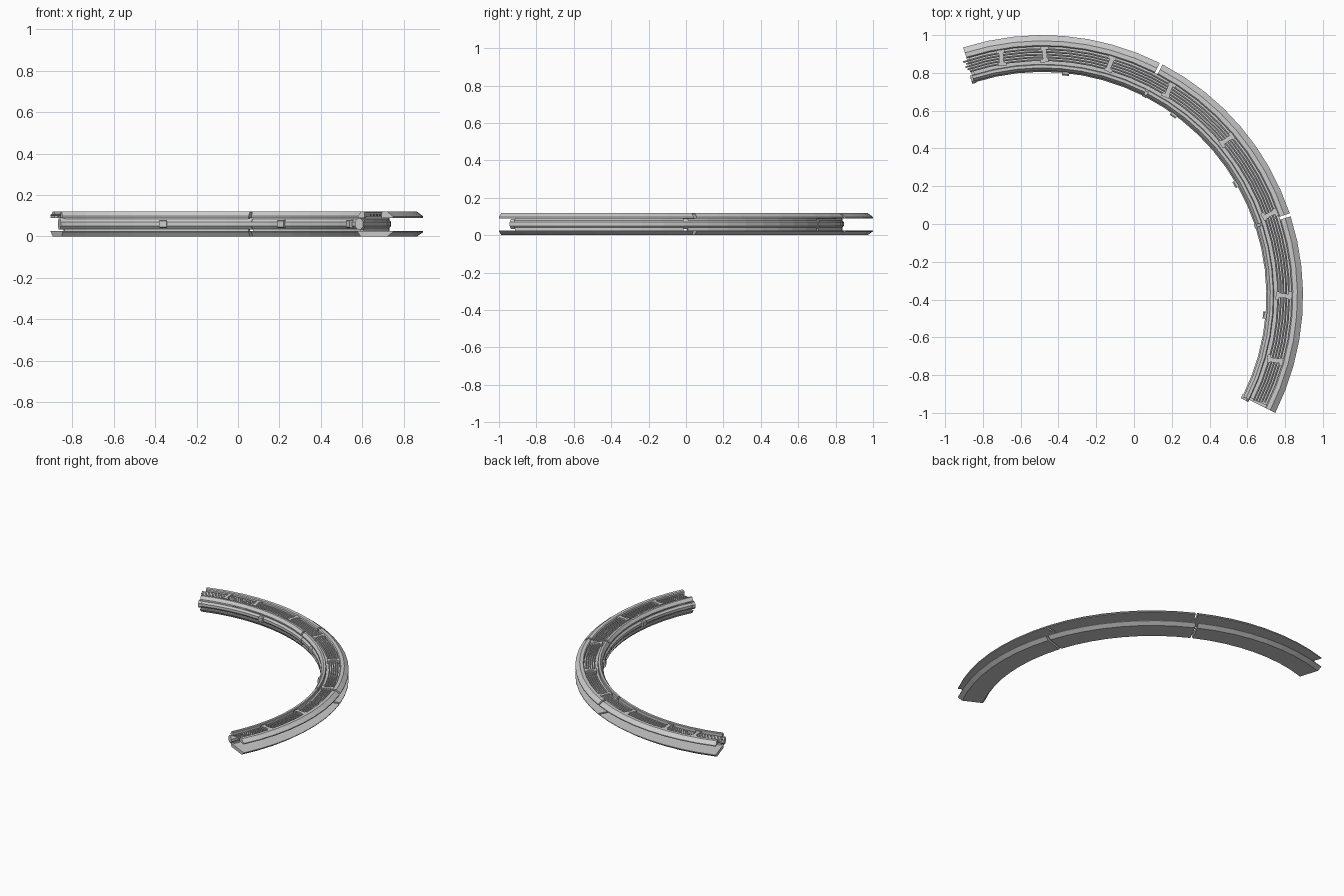
import bpy, bmesh, math
from mathutils import Vector, Matrix

if "Cube" in bpy.data.objects:
    bpy.data.objects.remove(bpy.data.objects["Cube"])

CX, CY = -0.485, -0.38          # centre of the arc
START, STEP, N = -26.7, 44.8, 3  # three equal track sections


def pt(r, deg, z):
    a = math.radians(deg)
    return Vector((CX + r * math.cos(a), CY + r * math.sin(a), z))


def sweep(name, profile, a0, a1, steps=8):
    """Sweep a closed (radius, z) profile along the arc, capped at both ends."""
    bm = bmesh.new()
    rings = []
    for i in range(steps + 1):
        a = a0 + (a1 - a0) * i / steps
        rings.append([bm.verts.new(pt(r, a, z)) for r, z in profile])
    n = len(profile)
    for A, B in zip(rings, rings[1:]):
        for j in range(n):
            bm.faces.new((A[j], A[(j + 1) % n], B[(j + 1) % n], B[j]))
    bm.faces.new(rings[0])
    bm.faces.new(rings[-1])
    bmesh.ops.recalc_face_normals(bm, faces=bm.faces)
    return finish(name, bm)


def finish(name, bm):
    me = bpy.data.meshes.new(name)
    bm.to_mesh(me)
    bm.free()
    ob = bpy.data.objects.new(name, me)
    bpy.context.collection.objects.link(ob)
    return ob


def blocks(name, deg, parts, skew=0):
    """Blocks (radius, tangent offset, z, size r, size t, size z) at one angle."""
    bm = bmesh.new()
    for r, t, z, sr, st, sz in parts:
        m = (Matrix.Translation(pt(r, deg, z)) @ Matrix.Rotation(math.radians(deg + skew), 4, 'Z')
             @ Matrix.Translation((0, t, 0)) @ Matrix.Diagonal((sr, st, sz, 1)))
        bmesh.ops.create_cube(bm, size=1, matrix=m)
    return finish(name, bm)


def circle(r, z, rr, rz, n=8):
    return [(r + rr * math.cos(math.tau * (k + .5) / n),
             z + rz * math.sin(math.tau * (k + .5) / n)) for k in range(n)]


# cross-sections
base = [(1.206, 0), (1.35, 0), (1.38, .021), (1.38, .026), (1.19, .026), (1.19, .021)]
top_outer = [(1.32, .09), (1.38, .09), (1.38, .097), (1.35, .12), (1.326, .12), (1.32, .114)]
top_inner = [(1.192, .09), (1.226, .09), (1.226, .116), (1.222, .12), (1.207, .12), (1.192, .099)]
floor = [(1.222, .09), (1.324, .09), (1.324, .096), (1.222, .096)]
web = [(1.2, .022), (1.216, .022), (1.216, .093), (1.2, .093)]
rail = circle(1.205, .06, .021, .025, 8)

for i in range(N):
    a0 = START + i * STEP
    a1 = a0 + STEP
    g0 = .35 if i else 0
    g1 = .35 if i < N - 1 else 0
    for nm, prof in (("base_plate", base), ("outer_flange", top_outer), ("inner_lip", top_inner)):
        sweep(f"{nm}_{i}", prof, a0 + g0, a1 - g1)
    sweep(f"trough_floor_{i}", floor, a0 + .6, a1 - .6)
    sweep(f"rail_web_{i}", web, a0 + .6, a1 - .6)
    sweep(f"inner_rail_{i}", rail, a0 + .15, a1 - .15)

# cables in the trough, overshooting the left end
for k, over in enumerate((.2, .6, .9, .5, 1.0)):
    sweep(f"cable_{k}", circle(1.248 + .0145 * k, .103, .0055, .0055, 6),
          START + .3 + .2 * k, START + N * STEP + over, 27)

# clamps over the cables
for k, a in enumerate((99.8, 89.5, 73.7, 58.4, 40.2, 19.7, 0, -15.5)):
    blocks(f"cable_clamp_{k}", a, [
        (1.28, 0, .107, .08, .024, .018),
        (1.245, 0, .106, .018, .044, .02),
        (1.312, 0, .106, .018, .044, .02)], skew=8 if k % 2 else -6)

# collars on the inner rail
for k, a in enumerate((84, 54, 30, -5)):
    sweep(f"rail_collar_{k}", [(1.172, .046), (1.179, .04), (1.21, .04), (1.21, .08),
                               (1.179, .08), (1.172, .074)], a - .9, a + .9, 1)

# couplings at section joints and stubs at the two ends
for k in range(N + 1):
    a = START + k * STEP
    sweep(f"rail_coupling_{k}", circle(1.204, .06, .0245, .028, 8), a - .6, a + .6, 1)
    if 0 < k < N:
        sweep(f"floor_joint_{k}", [(1.224, .088), (1.322, .088), (1.322, .094), (1.224, .094)],
              a - .8, a + .8, 1)
